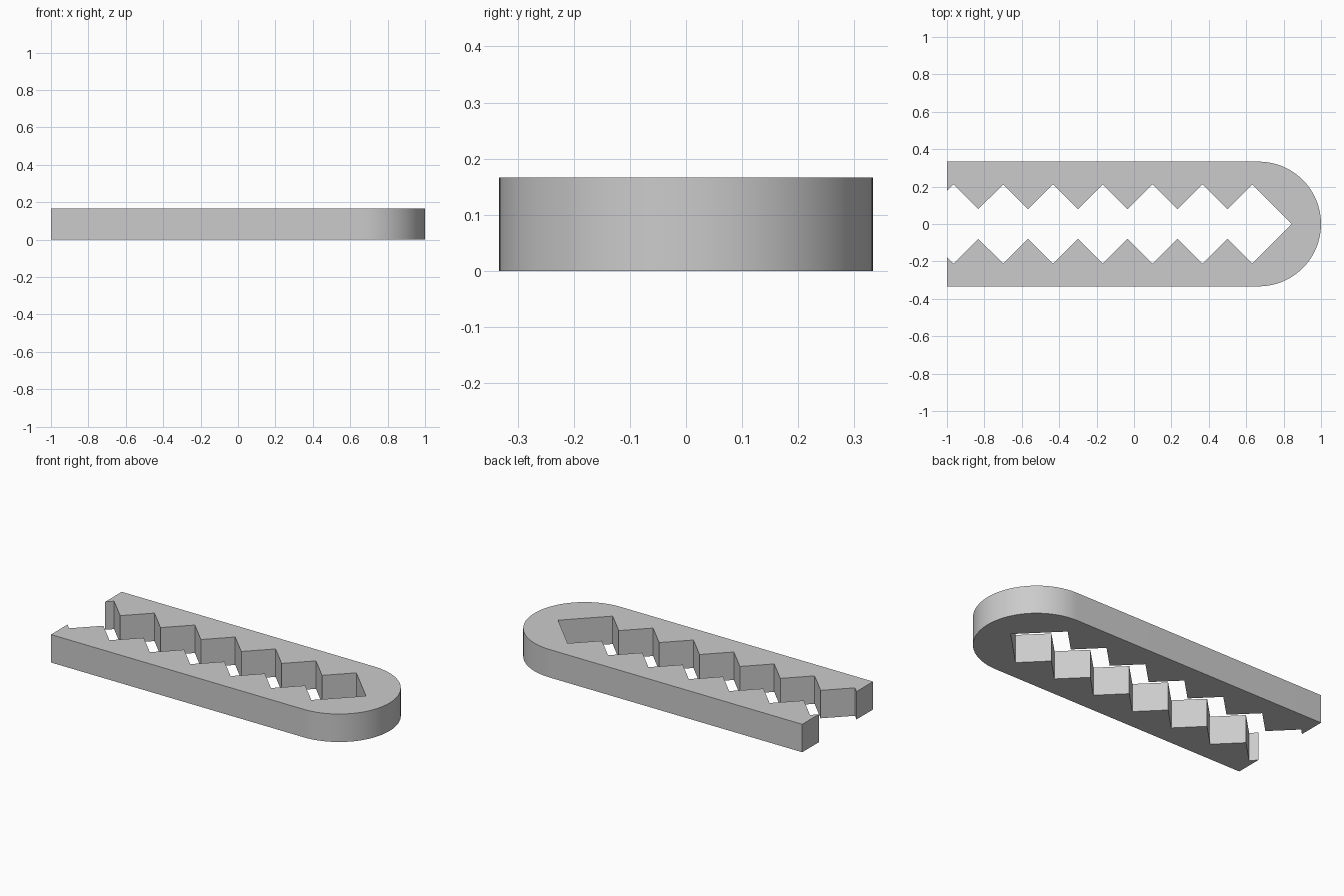
import bpy
import bmesh
from math import cos, sin, pi, radians

cube = bpy.data.objects.get("Cube")
if cube:
    bpy.data.objects.remove(cube, do_unlink=True)

LEFT_END = -1.0
RADIUS = 1 / 3           # half width and rounded end radius
HEIGHT = 1 / 6
ARC_CENTRE = 1 - RADIUS
ARC_STEPS = 48
PITCH = 0.2663           # spacing of the teeth
ROOT_Y, TIP_Y = 0.212, 0.079
FIRST_ROOT = 0.632       # notch nearest the rounded end
TEETH = 6

# Plain grey material
grey = bpy.data.materials.new("plain grey")
grey.use_nodes = True
colour = (0.6, 0.6, 0.6, 1)
grey.diffuse_color = colour
grey.node_tree.nodes["Principled BSDF"].inputs["Base Color"].default_value = colour

# Outer edge: straight side, rounded end, straight side
outer = [(LEFT_END, -RADIUS)]
for i in range(ARC_STEPS + 1):
    a = -pi / 2 + pi * i / ARC_STEPS
    outer.append((ARC_CENTRE + RADIUS * cos(a), RADIUS * sin(a)))
outer.append((LEFT_END, RADIUS))

# Back row of teeth, from the open end toward the pointed slot end
teeth = []
for i in range(TEETH, 0, -1):
    root_x = FIRST_ROOT - i * PITCH
    teeth += [(root_x, ROOT_Y), (root_x + PITCH / 2, TIP_Y)]
teeth.append((FIRST_ROOT, ROOT_Y))
mouth = (LEFT_END, ROOT_Y - (teeth[0][0] - LEFT_END))
back = [mouth] + teeth
front = [(x, -y) for x, y in reversed(back)]
slot_point = (FIRST_ROOT + ROOT_Y, 0)
profile = outer + back + [slot_point] + front

# Extrude the profile into the toothed clip
bm = bmesh.new()
base = bm.faces.new([bm.verts.new((x, y, 0)) for x, y in profile])
result = bmesh.ops.extrude_face_region(bm, geom=[base], use_keep_orig=True)
top_verts = [g for g in result["geom"] if isinstance(g, bmesh.types.BMVert)]
bmesh.ops.translate(bm, verts=top_verts, vec=(0, 0, HEIGHT))
bmesh.ops.recalc_face_normals(bm, faces=bm.faces)
mesh = bpy.data.meshes.new("toothed_clip")
bm.to_mesh(mesh)
bm.free()
mesh.materials.append(grey)

clip = bpy.data.objects.new("toothed_clip", mesh)
bpy.context.collection.objects.link(clip)
bpy.ops.object.select_all(action="DESELECT")
clip.select_set(True)
bpy.context.view_layer.objects.active = clip
bpy.ops.object.shade_smooth_by_angle(angle=radians(30))
